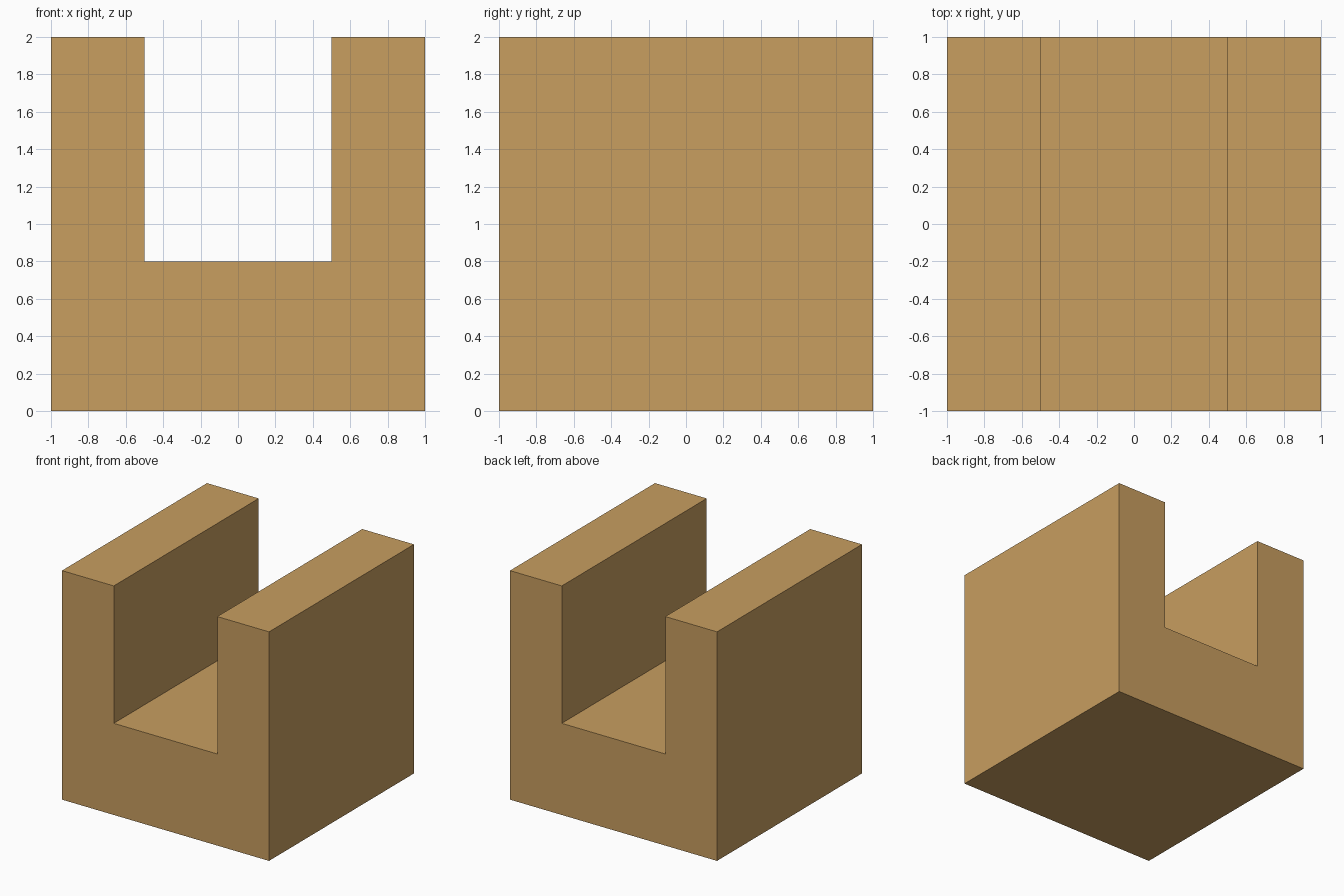
import bpy
import bmesh

if "Cube" in bpy.data.objects:
    bpy.data.objects.remove(bpy.data.objects["Cube"])

# Tan wood colour
wood = bpy.data.materials.new("tan_wood")
wood.diffuse_color = (0.578, 0.342, 0.117, 1.0)
wood.use_nodes = True
wood.node_tree.nodes["Principled BSDF"].inputs["Base Color"].default_value = wood.diffuse_color

# U-shaped cross-section (x, z), extruded from front to back
profile = [(-1, 0), (1, 0), (1, 2), (0.5, 2), (0.5, 0.8),
           (-0.5, 0.8), (-0.5, 2), (-1, 2)]

bm = bmesh.new()
front = bm.faces.new([bm.verts.new((x, -1, z)) for x, z in profile])
back = bmesh.ops.extrude_face_region(bm, geom=[front], use_keep_orig=True)
bmesh.ops.translate(bm, vec=(0, 2, 0),
                    verts=[v for v in back["geom"] if isinstance(v, bmesh.types.BMVert)])
bmesh.ops.recalc_face_normals(bm, faces=bm.faces)

# Channel block
mesh = bpy.data.meshes.new("channel_block")
bm.to_mesh(mesh)
bm.free()
mesh.materials.append(wood)
block = bpy.data.objects.new("channel_block", mesh)
bpy.context.collection.objects.link(block)
